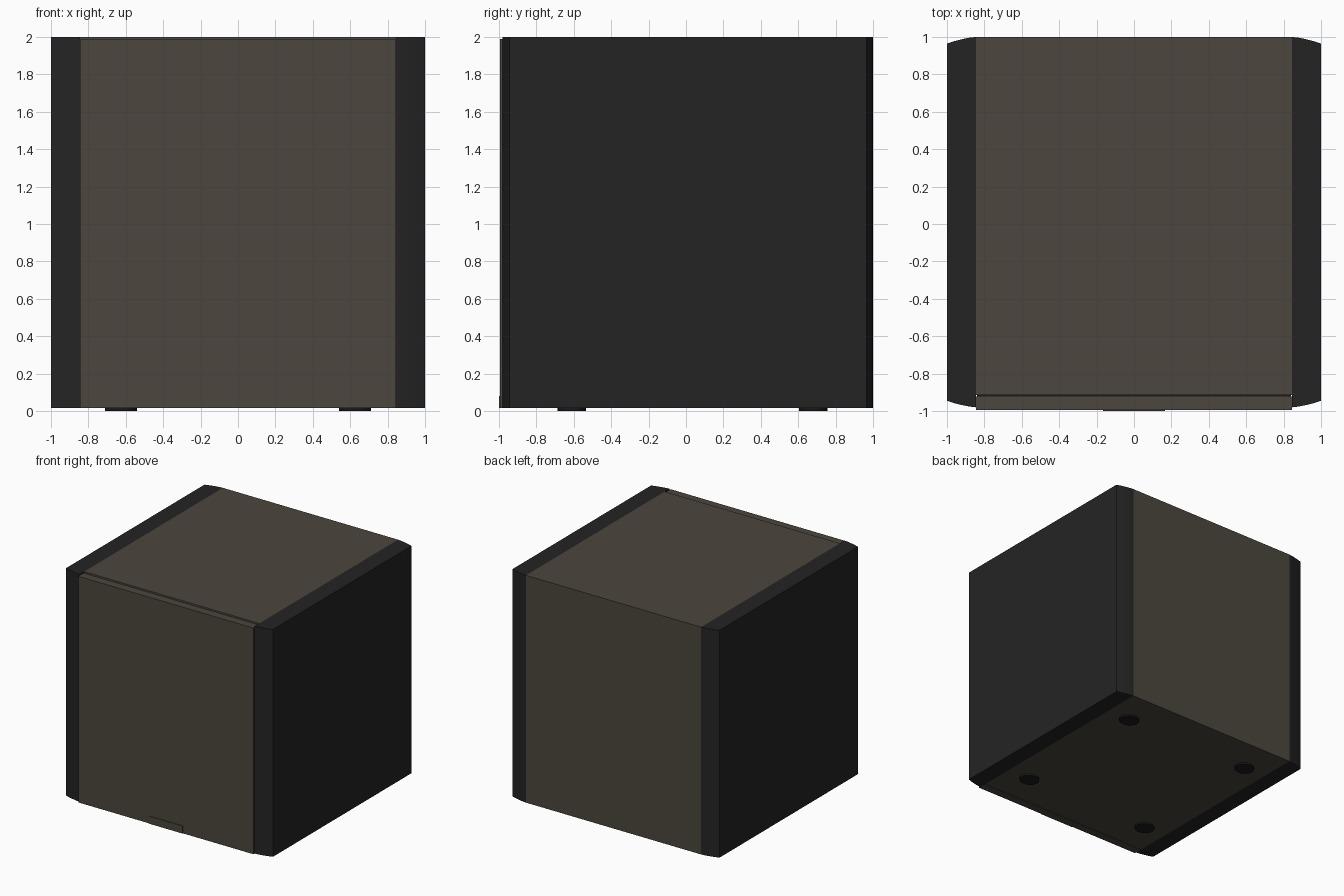
import bpy, bmesh, math

if "Cube" in bpy.data.objects:
    bpy.data.objects.remove(bpy.data.objects["Cube"])


def material(name, rgb):
    m = bpy.data.materials.new(name)
    m.diffuse_color = (*rgb, 1)
    m.use_nodes = True
    m.node_tree.nodes["Principled BSDF"].inputs["Base Color"].default_value = m.diffuse_color
    return m


brown = material("warm grey brown", (0.072, 0.061, 0.048))
black = material("soft black", (0.0175, 0.0175, 0.0175))
dark = material("dark seam", (0.010, 0.010, 0.010))


def prism(name, outline, z0, z1, mat):
    """Extrude an xy outline from z0 to z1."""
    bm = bmesh.new()
    face = bm.faces.new([bm.verts.new((x, y, z0)) for x, y in outline])
    top = bmesh.ops.extrude_face_region(bm, geom=[face])["geom"]
    for v in top:
        if isinstance(v, bmesh.types.BMVert):
            v.co.z = z1
    bmesh.ops.recalc_face_normals(bm, faces=bm.faces)
    me = bpy.data.meshes.new(name)
    bm.to_mesh(me)
    bm.free()
    me.materials.append(mat)
    ob = bpy.data.objects.new(name, me)
    bpy.context.collection.objects.link(ob)
    return ob


def box(name, x, y0, y1, z0, z1, mat):
    return prism(name, [(-x, y0), (x, y0), (x, y1), (-x, y1)], z0, z1, mat)


# Main body, recessed seam and front door
box("body", 0.846, -0.915, 1.0, 0.015, 2.0, brown)
box("door_seam", 0.84, -0.925, -0.915, 0.02, 1.985, dark)
box("front_door", 0.846, -0.995, -0.923, 0.015, 1.99, brown)

# Small finger plate at the bottom of the door
box("finger_plate", 0.165, -1.0, -0.994, 0.015, 0.08, brown)

# Side panels with softly curved front and back edges
curve = [(0.846, 0.0), (0.88, 0.004), (0.92, 0.012), (0.96, 0.022), (1.0, 0.035)]
for side, label in ((-1, "left"), (1, "right")):
    front = [(side * x, -0.98 + d) for x, d in curve]
    back = [(side * x, 1.0 - d) for x, d in reversed(curve)]
    prism(label + "_side_panel", front + back, 0.015, 2.0, black)

# Four round feet
for x in (-0.625, 0.625):
    for y in (-0.61, 0.68):
        ring = [(x + 0.086 * math.cos(a), y + 0.076 * math.sin(a))
                for a in (i * math.tau / 32 for i in range(32))]
        prism("foot", ring, 0.0, 0.0155, dark)
